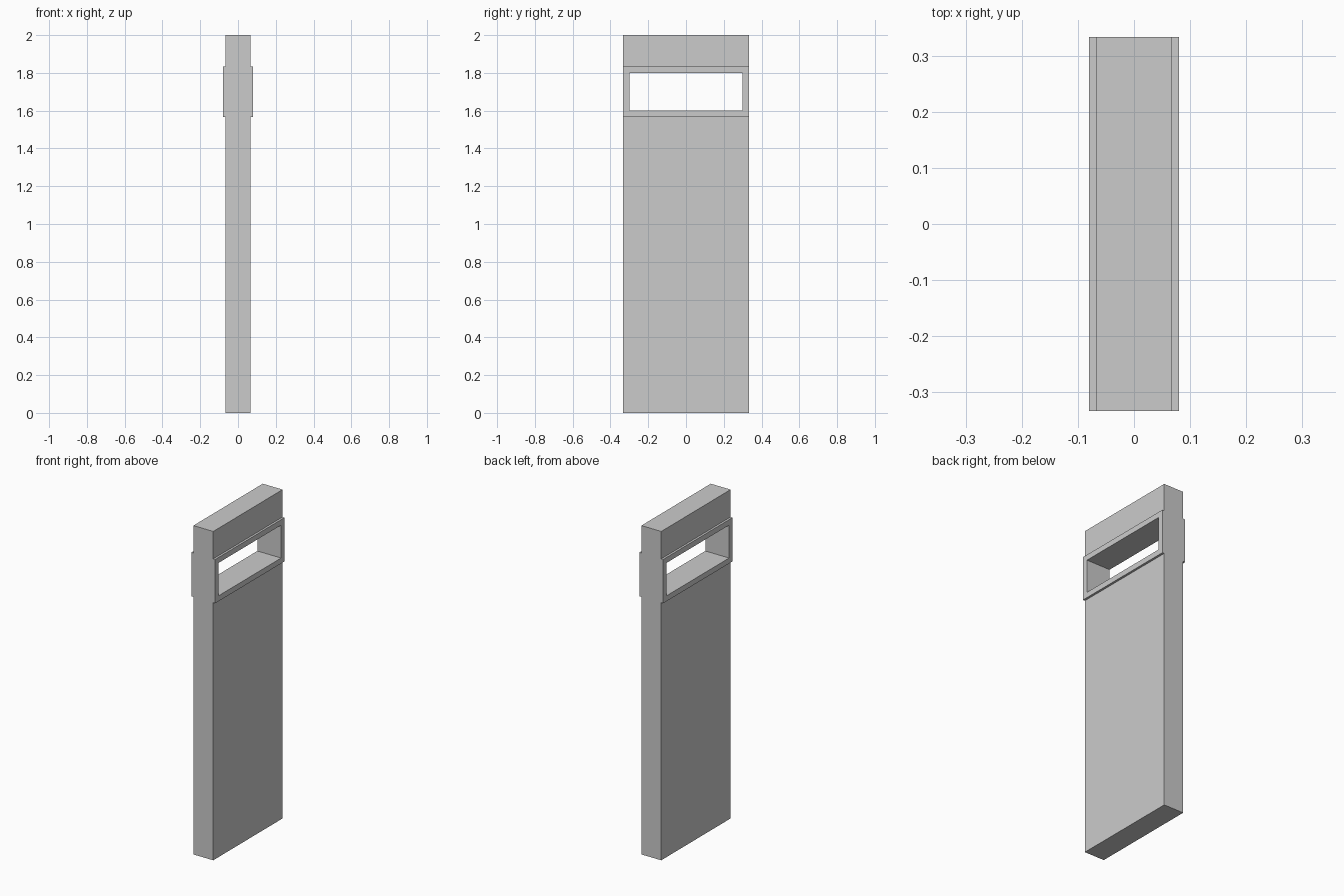
import bpy, bmesh

if "Cube" in bpy.data.objects:
    bpy.data.objects.remove(bpy.data.objects["Cube"])

HALF_Y = 0.3333    # half width of the panel
WALL_X = 0.0667    # half thickness of the panel
FRAME_X = 0.08     # half thickness of the raised window frame
Z0, Z1, TOP = 1.5667, 1.8333, 2.0
BORDER = 0.0333    # width of the frame border

# Side profile: slim panel with a thicker band around the window
right = [(WALL_X, 0), (WALL_X, Z0), (FRAME_X, Z0),
         (FRAME_X, Z1), (WALL_X, Z1), (WALL_X, TOP)]
profile = right + [(-x, z) for x, z in reversed(right)]

bm = bmesh.new()
end = bm.faces.new([bm.verts.new((x, -HALF_Y, z)) for x, z in profile])
ext = bmesh.ops.extrude_face_region(bm, geom=[end], use_keep_orig=True)
moved = [g for g in ext["geom"] if isinstance(g, bmesh.types.BMVert)]
bmesh.ops.translate(bm, verts=moved, vec=(0, 2 * HALF_Y, 0))
bmesh.ops.recalc_face_normals(bm, faces=bm.faces)

# Window: inset both band faces, then join them through the panel
band = [f for f in bm.faces
        if all(abs(abs(v.co.x) - FRAME_X) < 1e-4 for v in f.verts)
        and abs(f.normal.x) > 0.9]
bmesh.ops.inset_individual(bm, faces=band, thickness=BORDER, use_even_offset=True)
rims = [e for f in band for e in f.edges]
bmesh.ops.delete(bm, geom=band, context='FACES_ONLY')
bmesh.ops.bridge_loops(bm, edges=rims)
bmesh.ops.recalc_face_normals(bm, faces=bm.faces)

mesh = bpy.data.meshes.new("window_panel")
bm.to_mesh(mesh)
bm.free()
bpy.context.collection.objects.link(bpy.data.objects.new("window_panel", mesh))
